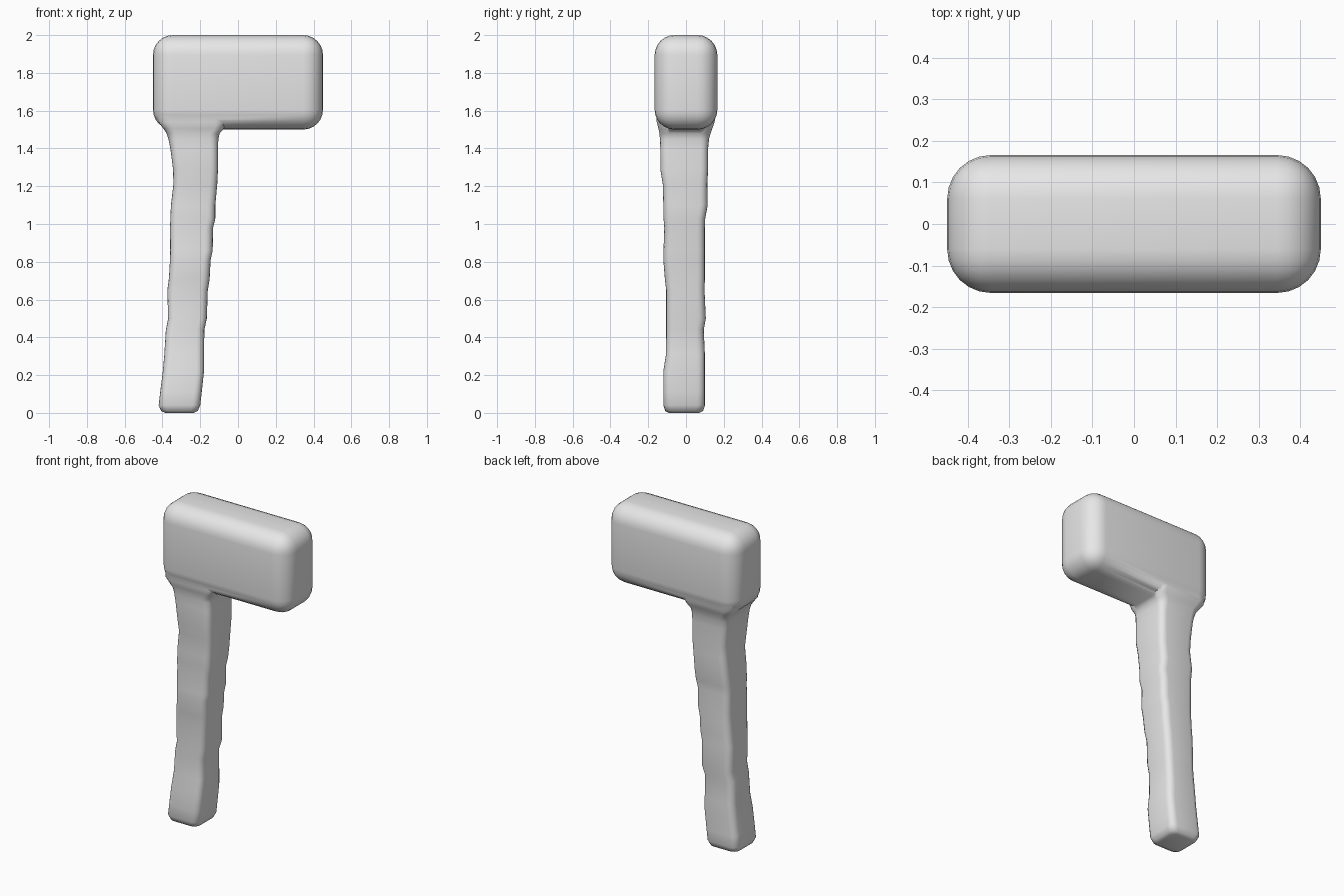
import bpy, bmesh, math

if "Cube" in bpy.data.objects:
    bpy.data.objects.remove(bpy.data.objects["Cube"])

grey = bpy.data.materials.new("light grey")
grey.diffuse_color = (0.8, 0.8, 0.8, 1)
grey.use_nodes = True
grey.node_tree.nodes["Principled BSDF"].inputs["Base Color"].default_value = grey.diffuse_color


def make_object(name, bm):
    bmesh.ops.recalc_face_normals(bm, faces=bm.faces)
    mesh = bpy.data.meshes.new(name)
    bm.to_mesh(mesh)
    bm.free()
    mesh.materials.append(grey)
    obj = bpy.data.objects.new(name, mesh)
    bpy.context.collection.objects.link(obj)
    return obj


def rounded_ring(bm, z, x0, x1, y0, y1, r, steps=4):
    """Rounded rectangle of vertices at height z."""
    verts = []
    corners = [(x1 - r, y1 - r), (x0 + r, y1 - r), (x0 + r, y0 + r), (x1 - r, y0 + r)]
    for i, (cx, cy) in enumerate(corners):
        for k in range(steps + 1):
            a = math.pi / 2 * (i + k / steps)
            verts.append(bm.verts.new((cx + r * math.cos(a), cy + r * math.sin(a), z)))
    return verts


# Mallet head: block with wide rounded edges
bm = bmesh.new()
bmesh.ops.create_cube(bm, size=1)
for v in bm.verts:
    v.co = (v.co.x * 0.9, v.co.y * 0.332, 1.75 + v.co.z * 0.5)
bmesh.ops.bevel(bm, geom=bm.edges[:], offset=0.105, offset_type='OFFSET',
                segments=6, profile=0.5, affect='EDGES')
head = make_object("mallet", bm)

# Handle: rough, slightly leaning loft that flares into the head
# z, x0, x1, y0, y1, corner radius
sections = [
    (0.000, -0.385, -0.235, -0.09, 0.07, 0.03),
    (0.010, -0.407, -0.213, -0.11, 0.09, 0.04),
    (0.040, -0.420, -0.200, -0.12, 0.10, 0.04),
    (0.110, -0.412, -0.192, -0.12, 0.10, 0.04),
    (0.220, -0.398, -0.180, -0.12, 0.10, 0.04),
    (0.310, -0.390, -0.180, -0.106, 0.10, 0.04),
    (0.440, -0.382, -0.178, -0.105, 0.094, 0.04),
    (0.500, -0.370, -0.165, -0.105, 0.105, 0.04),
    (0.650, -0.374, -0.160, -0.105, 0.098, 0.04),
    (0.710, -0.366, -0.150, -0.112, 0.10, 0.04),
    (0.810, -0.360, -0.145, -0.120, 0.10, 0.04),
    (0.860, -0.359, -0.134, -0.119, 0.10, 0.04),
    (0.980, -0.360, -0.132, -0.115, 0.10, 0.04),
    (1.030, -0.358, -0.120, -0.119, 0.102, 0.04),
    (1.100, -0.355, -0.120, -0.120, 0.115, 0.04),
    (1.210, -0.342, -0.110, -0.123, 0.113, 0.04),
    (1.290, -0.344, -0.106, -0.136, 0.117, 0.04),
    (1.400, -0.358, -0.106, -0.136, 0.117, 0.04),
    (1.450, -0.368, -0.104, -0.138, 0.122, 0.045),
    (1.480, -0.378, -0.097, -0.141, 0.130, 0.05),
    (1.505, -0.395, -0.075, -0.146, 0.139, 0.05),
    (1.540, -0.422, -0.060, -0.155, 0.152, 0.06),
    (1.600, -0.430, -0.060, -0.155, 0.155, 0.07),
]
bm = bmesh.new()
rings = [rounded_ring(bm, *s) for s in sections]
for low, high in zip(rings, rings[1:]):
    n = len(low)
    for i in range(n):
        j = (i + 1) % n
        bm.faces.new((low[i], low[j], high[j], high[i]))
bm.faces.new(rings[0])
bm.faces.new(rings[-1])
handle = make_object("handle", bm)

# Merge the handle into the head
union = head.modifiers.new("merge", 'BOOLEAN')
union.operation = 'UNION'
union.solver = 'EXACT'
union.object = handle
bpy.context.view_layer.objects.active = head
head.select_set(True)
bpy.ops.object.modifier_apply(modifier=union.name)
bpy.data.objects.remove(handle)
bpy.ops.object.shade_smooth_by_angle(angle=math.radians(50))
